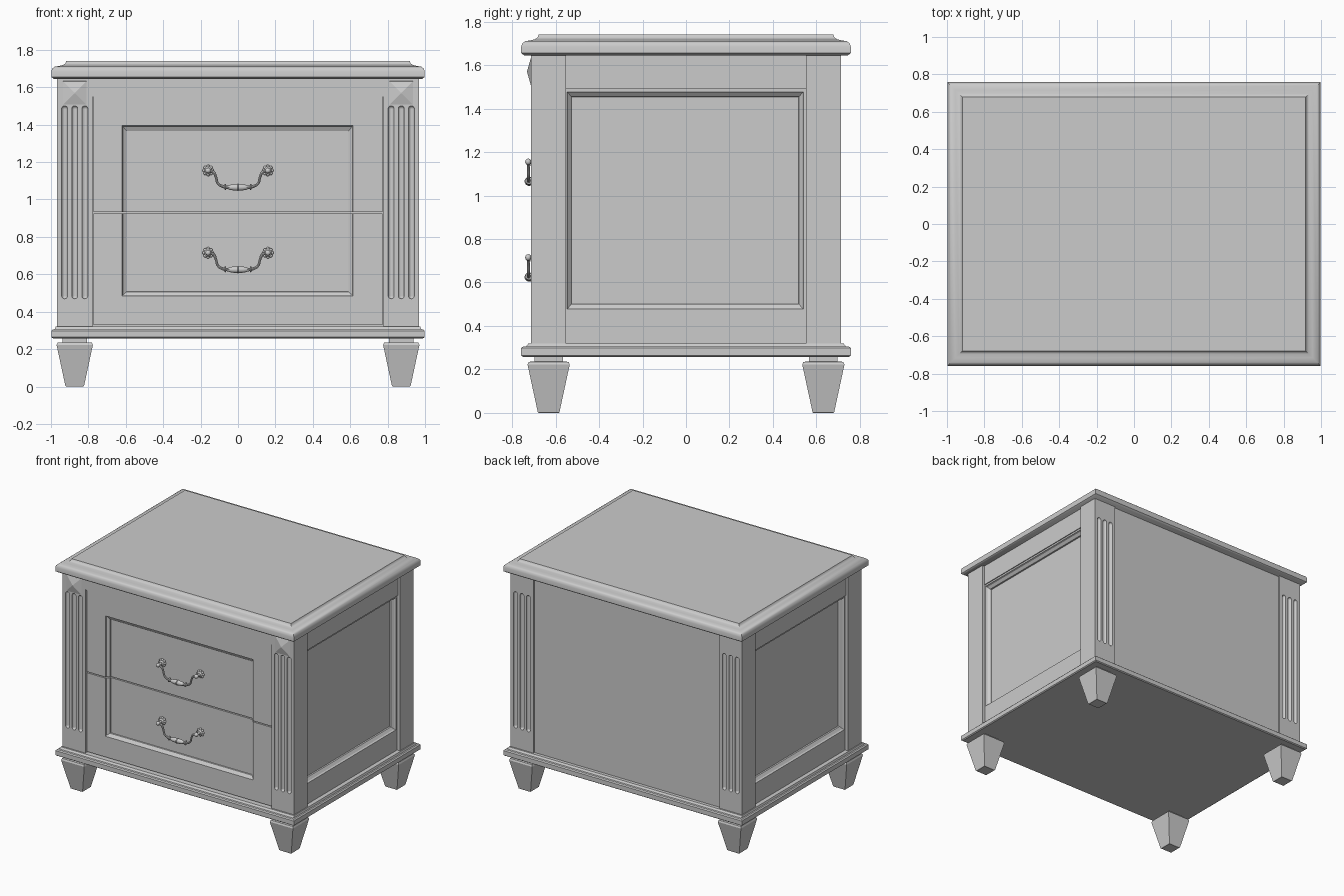
import bpy, bmesh, math
from mathutils import Matrix, Vector

if "Cube" in bpy.data.objects:
    bpy.data.objects.remove(bpy.data.objects["Cube"], do_unlink=True)


def material(name, value):
    mat = bpy.data.materials.new(name)
    mat.use_nodes = True
    color = (value, value, value, 1)
    mat.diffuse_color = color
    mat.node_tree.nodes["Principled BSDF"].inputs["Base Color"].default_value = color
    return mat


GREY = material("plain grey", 0.6)


def finish(name, bm, smooth=False):
    """Turn a bmesh into a named, coloured object."""
    bmesh.ops.recalc_face_normals(bm, faces=bm.faces)
    mesh = bpy.data.meshes.new(name)
    bm.to_mesh(mesh)
    bm.free()
    obj = bpy.data.objects.new(name, mesh)
    bpy.context.collection.objects.link(obj)
    mesh.materials.append(GREY)
    if smooth:
        activate(obj)
        bpy.ops.object.shade_smooth_by_angle(angle=math.radians(40))
    return obj


def activate(obj):
    bpy.ops.object.select_all(action="DESELECT")
    obj.select_set(True)
    bpy.context.view_layer.objects.active = obj


def box(name, x, y, z):
    bm = bmesh.new()
    bmesh.ops.create_cube(bm, size=1)
    for v in bm.verts:
        v.co = Vector(r[0] + (c + 0.5) * (r[1] - r[0]) for c, r in zip(v.co, (x, y, z)))
    return finish(name, bm)


def loft(rings, place):
    """Join rectangles (u0, u1, v0, v1, depth) into a closed solid."""
    bm = bmesh.new()
    loops = []
    for u0, u1, v0, v1, d in rings:
        corners = ((u0, v0), (u1, v0), (u1, v1), (u0, v1))
        loops.append([bm.verts.new(place(u, v, d)) for u, v in corners])
    for a, b in zip(loops, loops[1:]):
        for i in range(4):
            j = (i + 1) % 4
            bm.faces.new((a[i], a[j], b[j], b[i]))
    bm.faces.new(loops[0])
    bm.faces.new(loops[-1])
    return bm


def slab(name, profile, cx=0, cy=0, smooth=False):
    rings = [(cx - hx, cx + hx, cy - hy, cy + hy, z) for hx, hy, z in profile]
    return finish(name, loft(rings, lambda u, v, d: (u, v, d)), smooth)


# Moulded top and base
slab("top_slab", [(0.985, 0.745, 1.645), (0.998, 0.758, 1.655), (0.998, 0.758, 1.685),
                  (0.993, 0.753, 1.7), (0.98, 0.74, 1.71), (0.955, 0.715, 1.714),
                  (0.935, 0.695, 1.719), (0.923, 0.683, 1.728), (0.918, 0.678, 1.74)], smooth=True)
slab("base_moulding", [(0.99, 0.75, 0.258), (0.998, 0.758, 0.264), (0.998, 0.758, 0.298),
                       (0.99, 0.75, 0.305), (0.98, 0.735, 0.306), (0.975, 0.725, 0.32)])

# Carcass and back
box("carcass", (-0.9, 0.9), (-0.65, 0.68), (0.3, 1.66))
box("back_panel", (-0.79, 0.79), (0.66, 0.7), (0.31, 1.655))


def flute_cutter(name, cx, y):
    """Three long round-ended rods."""
    bm = bmesh.new()
    for dx in (-0.054, 0, 0.054):
        made = bmesh.ops.create_uvsphere(bm, u_segments=16, v_segments=9, radius=0.016)["verts"]
        for v in made:
            end = 1.485 if v.co.z > 0 else 0.485
            v.co += Vector((cx + dx, y, end))
    cutter = finish(name, bm)
    cutter.hide_render = True
    return cutter


# Corner posts with flutes, pyramid blocks and tapered feet
for sx, side in ((-1, "right"), (1, "left")):
    for sy, end in ((-1, "front"), (1, "back")):
        cx = sx * 0.873
        post = box(f"{end}_{side}_post", sorted((sx * 0.968, sx * 0.778)),
                   sorted((sy * 0.713, sy * 0.553)), (0.31, 1.655))
        cutter = flute_cutter("flute_cutter", cx, sy * 0.713)
        mod = post.modifiers.new("flutes", "BOOLEAN")
        mod.operation, mod.object, mod.solver = "DIFFERENCE", cutter, "EXACT"
        activate(post)
        bpy.ops.object.modifier_apply(modifier=mod.name)
        bpy.data.objects.remove(cutter, do_unlink=True)
        if sy < 0:
            pyramid = [(cx - r, cx + r, 1.57 - r, 1.57 + r, y)
                       for r, y in ((0.064, -0.71), (0.062, -0.714), (0.002, -0.731))]
            finish(f"{side}_pyramid_block", loft(pyramid, lambda u, v, d: (u, d, v)))
        slab(f"{end}_{side}_foot",
             [(0.046, 0.046, 0), (0.05, 0.05, 0.004), (0.097, 0.097, 0.222), (0.092, 0.092, 0.235),
              (0.066, 0.066, 0.236), (0.066, 0.066, 0.262)], cx, sy * 0.632)

# Side panels: proud top rail above a recessed, moulded field
for s, side in ((-1, "right"), (1, "left")):
    box(f"{side}_top_rail", sorted((s * 0.89, s * 0.95)), (-0.56, 0.56), (1.49, 1.655))
    rings = [(-0.56, 0.56, 0.31, 1.5, 0.89), (-0.56, 0.56, 0.31, 1.5, 0.943),
             (-0.547, 0.54, 0.477, 1.477, 0.943), (-0.543, 0.536, 0.481, 1.473, 0.93),
             (-0.528, 0.52, 0.5, 1.455, 0.915), (-0.526, 0.518, 0.502, 1.453, 0.905)]
    finish(f"{side}_side_panel", loft(rings, lambda u, v, d: (s * d, u, v)))

# Two drawer fronts sharing one recessed, moulded field
drawer_rings = [(-0.773, 0.773, 0.328, 1.6, -0.64), (-0.773, 0.773, 0.328, 1.6, -0.7),
                (-0.62, 0.615, 0.485, 1.395, -0.7), (-0.616, 0.611, 0.489, 1.391, -0.69),
                (-0.597, 0.592, 0.505, 1.367, -0.678), (-0.595, 0.59, 0.507, 1.365, -0.67)]
for name, cut, normal in (("lower_drawer", 0.924, 1), ("upper_drawer", 0.932, -1)):
    bm = loft(drawer_rings, lambda u, v, d: (u, d, v))
    cut_geom = bmesh.ops.bisect_plane(bm, geom=bm.verts[:] + bm.edges[:] + bm.faces[:],
                                      plane_co=(0, 0, cut), plane_no=(0, 0, normal),
                                      clear_outer=True)["geom_cut"]
    bmesh.ops.edgeloop_fill(bm, edges=[e for e in cut_geom if isinstance(e, bmesh.types.BMEdge)])
    finish(name, bm)


def apron(name, y, drop):
    """Rail with a wavy lower edge."""
    bm = bmesh.new()
    outline = [(0.778, 1.655), (-0.778, 1.655)]
    for i in range(49):
        x = -0.778 + 1.556 * i / 48
        wave = math.cos(math.pi * x / 1.1) ** 2 if abs(x) < 0.55 else 0
        outline.append((x, 1.557 - 0.07 * wave - drop))
    face = bm.faces.new([bm.verts.new((x, y, z)) for x, z in outline])
    moved = bmesh.ops.extrude_face_region(bm, geom=[face])["geom"]
    bmesh.ops.translate(bm, vec=(0, -0.65 - y, 0),
                        verts=[v for v in moved if isinstance(v, bmesh.types.BMVert)])
    return finish(name, bm)


apron("wavy_apron", -0.711, 0)
apron("apron_lip", -0.705, 0.008)


def blob(bm, center, size):
    place = Matrix.Translation(center) @ Matrix.Diagonal((*size, 1))
    bmesh.ops.create_uvsphere(bm, u_segments=14, v_segments=8, radius=1, matrix=place)


def handle(name, z):
    # Petalled rosettes, collars and turned grip
    bm = bmesh.new()
    for s in (-1, 1):
        cx = s * 0.16
        for i in range(8):
            a = math.tau * i / 8
            blob(bm, (cx + 0.022 * math.cos(a), -0.676, z + 0.022 * math.sin(a)), (0.009, 0.009, 0.009))
        blob(bm, (cx, -0.678, z), (0.022, 0.014, 0.022))
        blob(bm, (cx, -0.705, z), (0.01, 0.035, 0.01))
        blob(bm, (cx, -0.726, z), (0.015, 0.014, 0.015))
        blob(bm, (s * 0.068, -0.722, z - 0.088), (0.006, 0.017, 0.017))
    blob(bm, (0, -0.722, z - 0.09), (0.066, 0.017, 0.018))
    blob(bm, (0, -0.722, z - 0.09), (0.007, 0.021, 0.021))
    finish(name + "_fittings", bm, True)
    # Curved bail
    half = [(0.16, 0, 0.9), (0.132, -0.008, 0.9), (0.118, -0.035, 0.75),
            (0.108, -0.068, 0.75), (0.085, -0.084, 0.85), (0.05, -0.09, 1.1)]
    points = [(-x, dz, r) for x, dz, r in half] + half[::-1]
    curve = bpy.data.curves.new(name + "_bail", "CURVE")
    curve.dimensions, curve.bevel_depth, curve.bevel_resolution = "3D", 0.009, 2
    curve.resolution_u, curve.use_fill_caps = 5, True
    spline = curve.splines.new("BEZIER")
    spline.bezier_points.add(len(points) - 1)
    for p, (x, dz, r) in zip(spline.bezier_points, points):
        p.co, p.radius = (x, -0.724, z + dz), r
        p.handle_left_type = p.handle_right_type = "AUTO"
    obj = bpy.data.objects.new(name + "_bail", curve)
    bpy.context.collection.objects.link(obj)
    curve.materials.append(GREY)
    activate(obj)
    bpy.ops.object.convert(target="MESH")
    bpy.ops.object.shade_smooth_by_angle(angle=math.radians(40))


handle("upper_handle", 1.155)
handle("lower_handle", 0.715)
